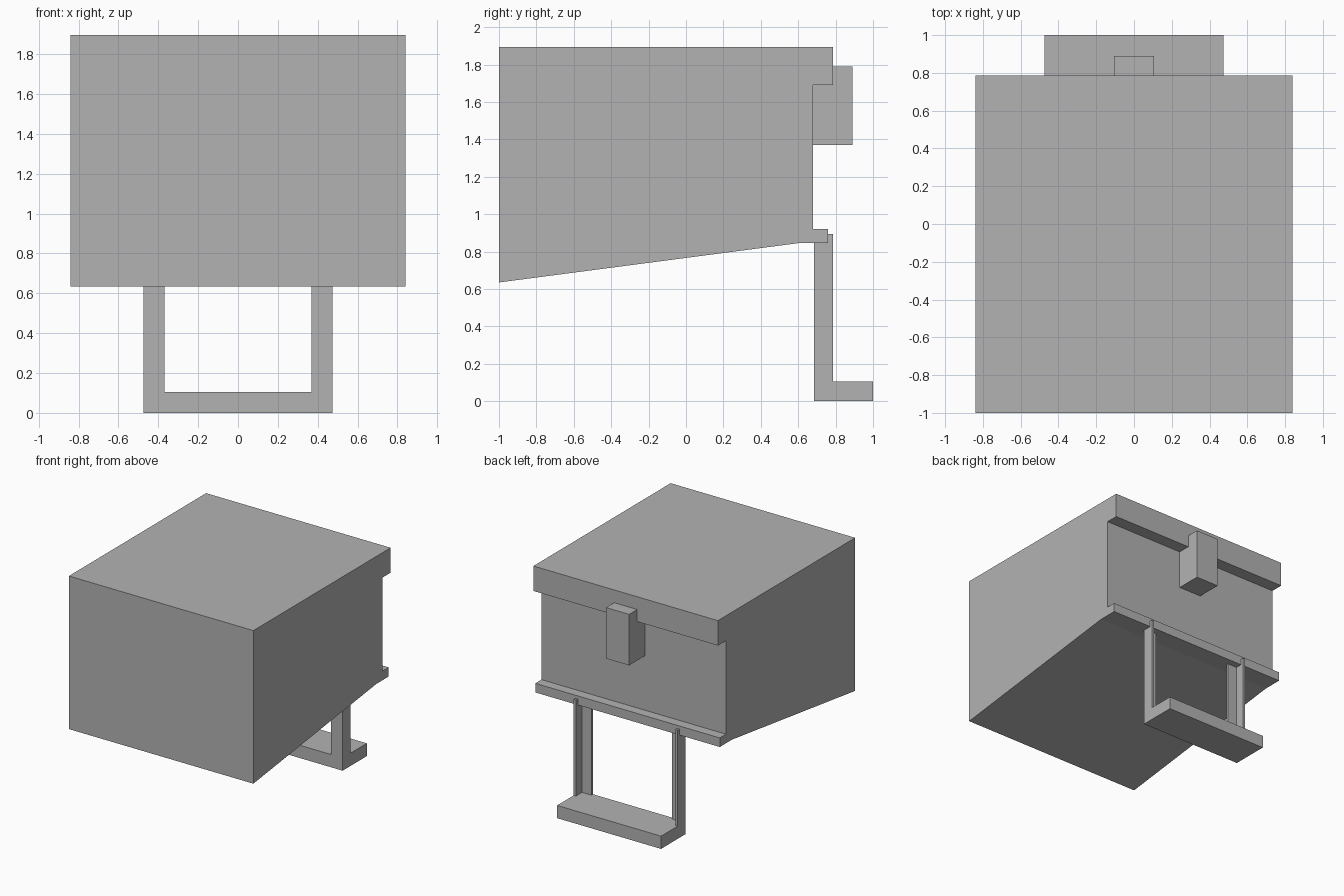
import bpy
import bmesh

cube = bpy.data.objects.get("Cube")
if cube:
    bpy.data.objects.remove(cube, do_unlink=True)

grey = bpy.data.materials.new("plain_grey")
grey.use_nodes = True
GREY = (0.45, 0.45, 0.45, 1)
grey.diffuse_color = GREY
grey.node_tree.nodes["Principled BSDF"].inputs["Base Color"].default_value = GREY


def extrude_profile(name, profile, x0, x1):
    """Sweep a closed (y, z) outline from x0 to x1."""
    bm = bmesh.new()
    face = bm.faces.new([bm.verts.new((x0, y, z)) for y, z in profile])
    swept = bmesh.ops.extrude_face_region(bm, geom=[face])["geom"]
    verts = [v for v in swept if isinstance(v, bmesh.types.BMVert)]
    bmesh.ops.translate(bm, verts=verts, vec=(x1 - x0, 0, 0))
    bmesh.ops.recalc_face_normals(bm, faces=bm.faces)
    mesh = bpy.data.meshes.new(name)
    bm.to_mesh(mesh)
    bm.free()
    mesh.materials.append(grey)
    obj = bpy.data.objects.new(name, mesh)
    bpy.context.collection.objects.link(obj)
    return obj


def box(name, x, y, z):
    outline = [(y[0], z[0]), (y[1], z[0]), (y[1], z[1]), (y[0], z[1])]
    return extrude_profile(name, outline, *x)


# Box body with sloping underside, overhanging lid edge and rear ledge
W = 0.84
extrude_profile("body", [
    (-1, 0.635), (0.6, 0.845), (0.76, 0.845), (0.76, 0.92), (0.68, 0.92),
    (0.68, 1.69), (0.785, 1.69), (0.785, 1.895), (-1, 1.895)], -W, W)

# Latch block on the back
box("latch", (-0.105, 0.105), (0.68, 0.89), (1.37, 1.79))

# Hanging step, carried by two angle-section posts
S, T = 0.473, 0.02
FRONT, BACK, TOP = 0.685, 0.785, 0.895
box("step", (-S, S), (FRONT, 1), (0, 0.105))
for side, label in ((1, "left"), (-1, "right")):
    def span(inner, outer):
        return sorted((side * inner, side * outer))
    box(label + "_post_flange", span(S - T, S), (FRONT, BACK), (0.105, TOP))
    box(label + "_post_web", span(0.368, S - T), (FRONT, FRONT + T), (0.105, TOP))
